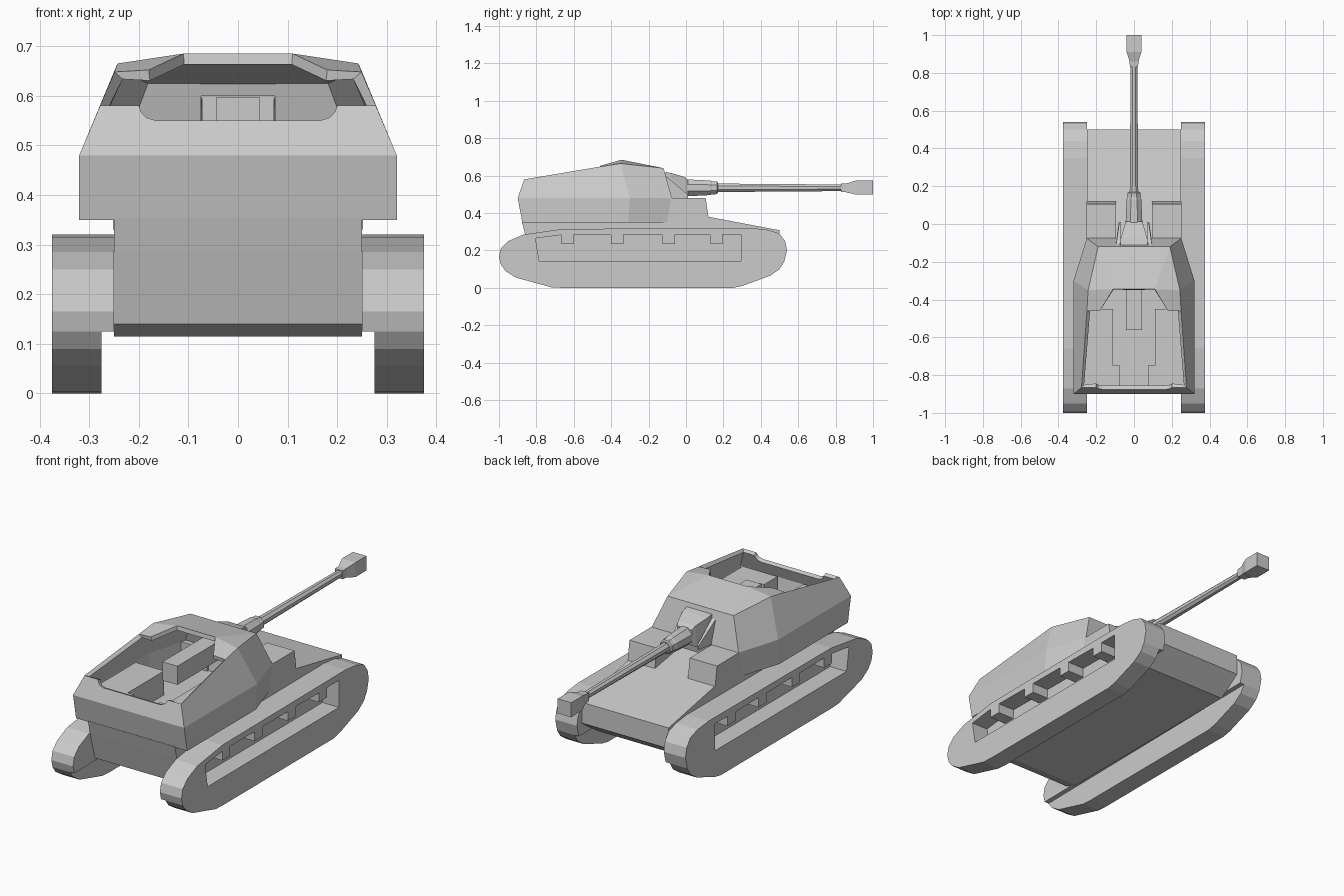
import bpy, bmesh, math
from mathutils import Matrix

if "Cube" in bpy.data.objects:
    bpy.data.objects.remove(bpy.data.objects["Cube"])


def make_object(name, bm):
    bmesh.ops.remove_doubles(bm, verts=bm.verts, dist=0.0005)
    bmesh.ops.recalc_face_normals(bm, faces=bm.faces)
    mesh = bpy.data.meshes.new(name)
    bm.to_mesh(mesh)
    bm.free()
    ob = bpy.data.objects.new(name, mesh)
    bpy.context.collection.objects.link(ob)
    return ob


def prism(name, profile, x0, x1):
    """Extrude a (y, z) profile between two x positions."""
    bm = bmesh.new()
    face = bm.faces.new([bm.verts.new((x0, y, z)) for y, z in profile])
    ext = bmesh.ops.extrude_face_region(bm, geom=[face])["geom"]
    for v in ext:
        if isinstance(v, bmesh.types.BMVert):
            v.co.x = x1
    return make_object(name, bm)


def box(name, x0, x1, y0, y1, z0, z1):
    return prism(name, [(y0, z0), (y1, z0), (y1, z1), (y0, z1)], x0, x1)


def loft(name, rings):
    """Skin closed rings of equal length and cap both ends."""
    bm = bmesh.new()
    vs = [[bm.verts.new(p) for p in r] for r in rings]
    n = len(vs[0])
    for a, b in zip(vs, vs[1:]):
        for i in range(n):
            j = (i + 1) % n
            bm.faces.new((a[i], a[j], b[j], b[i]))
    bm.faces.new(vs[0])
    bm.faces.new(vs[-1])
    return make_object(name, bm)


def rect(y, hx, z0, z1):
    return [(-hx, y, z0), (hx, y, z0), (hx, y, z1), (-hx, y, z1)]


def ring(y, r, n=8, z=0.535):
    a = [2 * math.pi * (i + 0.5) / n for i in range(n)]
    return [(r * math.cos(t), y, z + r * math.sin(t)) for t in a]


def mirror(ob):
    ob.modifiers.new("mirror", "MIRROR")


def cut(ob, cutter):
    m = ob.modifiers.new("cut", "BOOLEAN")
    m.object = cutter
    m.solver = "EXACT"
    cutter.hide_render = True
    cutter.hide_viewport = False
    cutter.display_type = "WIRE"


# Tracks: full plate outside, shallower strip against the hull
upper = [(0.525, 0.14), (0.54, 0.20), (0.53, 0.25), (0.50, 0.29), (0.44, 0.31),
         (0.35, 0.32), (-0.66, 0.315), (-0.87, 0.285), (-0.95, 0.25),
         (-0.99, 0.21), (-1.0, 0.165), (-0.99, 0.125)]
lower = [(-0.965, 0.09), (-0.91, 0.055), (-0.72, 0.003), (-0.66, 0),
         (0.25, 0), (0.30, 0.01), (0.45, 0.065), (0.50, 0.10)]
track = prism("track", upper + lower, 0.275, 0.375)
strip = prism("track_inner_strip", upper, 0.25, 0.275)

# Side recess with hanging tabs along its upper edge
recess = [(-0.785, 0.145), (0.295, 0.145), (0.295, 0.285)]
for y in (0.195, -0.06, -0.335, -0.6):
    recess += [(y, 0.285), (y, 0.235), (y - 0.065, 0.235), (y - 0.065, 0.283)]
recess += [(-0.805, 0.265)]
cut(track, prism("recess_cutter", recess, 0.28, 0.42))
mirror(track)
mirror(strip)

# Hull and front deck boxes
prism("hull", [(-0.75, 0.115), (0.38, 0.115), (0.5, 0.2), (0.5, 0.308),
               (0.12, 0.38), (-0.09, 0.415), (-0.11, 0.355), (-0.878, 0.355),
               (-0.86, 0.285), (-0.82, 0.14)], -0.25, 0.25)
deck_box = prism("deck_box", [(-0.12, 0.33), (0.12, 0.33), (0.12, 0.38),
                              (0.105, 0.48), (-0.12, 0.48)], 0.095, 0.252)
mirror(deck_box)

# Open-backed fighting compartment: right half as a sheet, then mirrored
b0, b1, b2 = (0.32, -0.875, 0.35), (0.32, -0.31, 0.35), (0.25, -0.095, 0.35)
m0, m1, m2 = (0.32, -0.90, 0.48), (0.32, -0.30, 0.48), (0.25, -0.075, 0.48)
t0, t1, t2 = (0.278, -0.865, 0.58), (0.243, -0.35, 0.665), (0.19, -0.12, 0.64)
rim, peak, lip = (0.249, -0.46, 0.648), (0.11, -0.345, 0.685), (0.18, -0.46, 0.652)


def mid(p):
    return (0, p[1], p[2])


notch = [(x, -0.90 + 0.35 * (z - 0.48), z) for x, z in
         ((0.2, 0.58), (0.195, 0.567), (0.185, 0.556), (0.165, 0.55), (0, 0.55))]
faces = [
    (b0, b1, m1, m0), (b1, b2, m2, m1), (b2, mid(b2), mid(m2), m2),
    (mid(b0), b0, m0, mid(m0)), [mid(m0), m0, t0] + notch,
    (m0, m1, t1, rim, t0), (m1, m2, t2, t1), (m2, mid(m2), mid(t2), t2),
    (t2, mid(t2), mid(peak), peak), (t2, peak, t1), (t1, peak, lip, rim),
    (b0, b1, b2, mid(b2), mid(b0)),
]
bm = bmesh.new()
cache = {}
for f in faces:
    vs = []
    for p in f:
        if p not in cache:
            cache[p] = bm.verts.new(p)
        vs.append(cache[p])
    bm.faces.new(vs)
casemate = make_object("fighting_compartment", bm)
mirror(casemate)
s = casemate.modifiers.new("thickness", "SOLIDIFY")
s.thickness = 0.022
s.offset = -1
cut(casemate, box("gun_port_cutter", -0.075, 0.075, -0.2, 0.05, 0.48, 0.6))

# Interior side shelves and breech
shelf = box("side_shelf", 0.11, 0.275, -0.86, -0.45, 0.365, 0.49)
mirror(shelf)
locker = box("rear_locker", 0.075, 0.12, -0.86, -0.75, 0.365, 0.49)
mirror(locker)
box("gun_breech", -0.043, 0.043, -0.56, -0.05, 0.50, 0.597)

# Gun shield with side cheeks
loft("gun_shield", [rect(-0.11, 0.073, 0.48, 0.62), rect(-0.075, 0.07, 0.48, 0.613),
                    rect(-0.005, 0.05, 0.485, 0.592), rect(0.012, 0.042, 0.495, 0.575)])
cheek = loft("shield_cheek", [
    [(0.075, -0.11, 0.48), (0.098, -0.11, 0.48), (0.095, -0.11, 0.6), (0.073, -0.11, 0.6)],
    [(0.072, 0.01, 0.48), (0.08, 0.01, 0.48), (0.078, 0.01, 0.50), (0.07, 0.01, 0.50)]])
mirror(cheek)

# Gun: sleeve, barrel and boxy muzzle brake
loft("gun_sleeve", [ring(0.0, 0.048), ring(0.06, 0.046), ring(0.13, 0.042),
                    ring(0.14, 0.038), ring(0.165, 0.037), ring(0.17, 0.03)])
loft("gun_barrel", [ring(0.1, 0.025), ring(0.84, 0.019)])
loft("muzzle_brake", [rect(0.83, 0.022, 0.513, 0.557), rect(0.86, 0.023, 0.511, 0.559),
                      rect(0.91, 0.039, 0.498, 0.574), rect(1.0, 0.039, 0.498, 0.574)])
